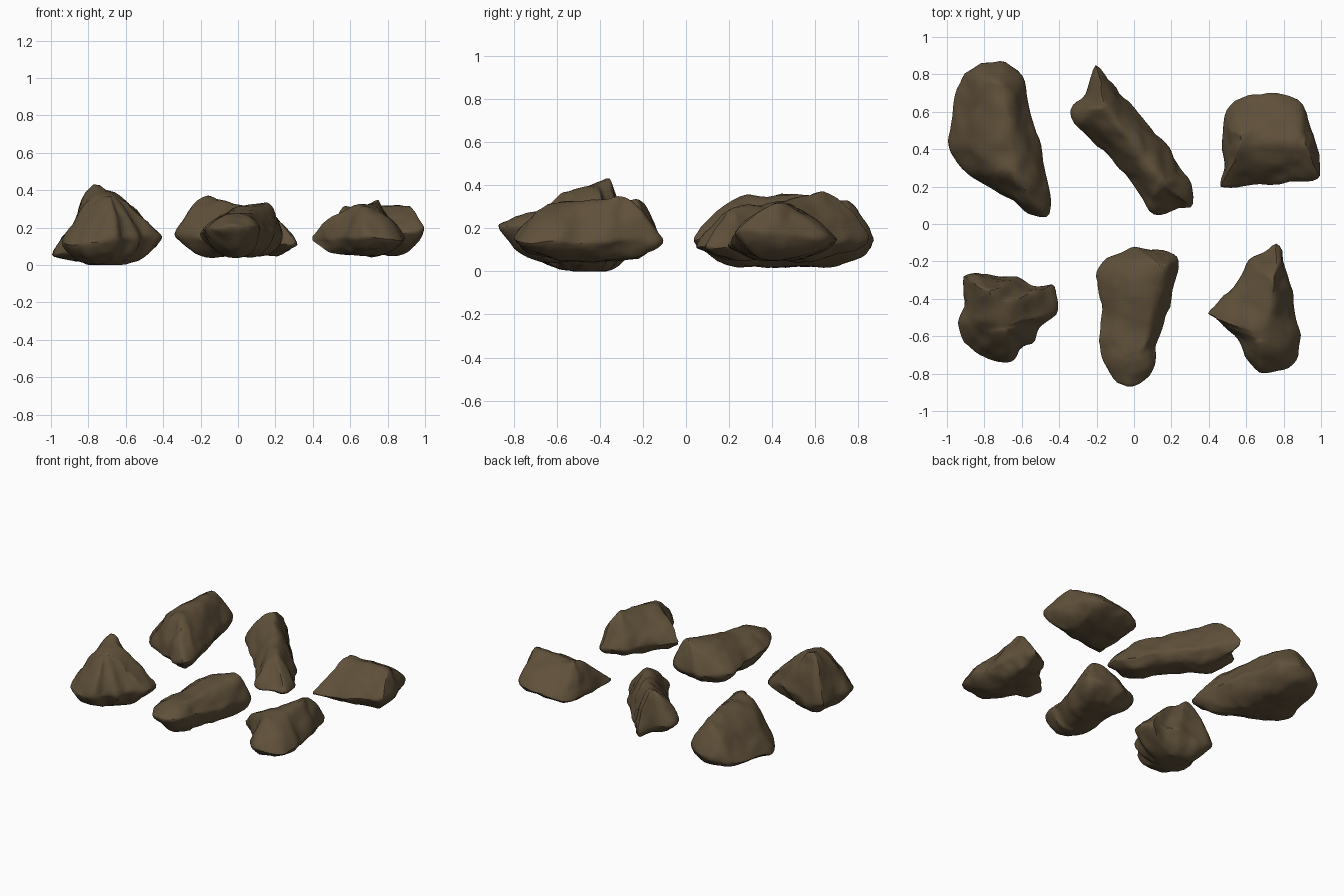
import bpy, bmesh
from mathutils import Vector, noise

if "Cube" in bpy.data.objects:
    bpy.data.objects.remove(bpy.data.objects["Cube"])

stone = bpy.data.materials.new("brown stone")
stone.diffuse_color = (0.115, 0.08, 0.042, 1)
stone.use_nodes = True
stone.node_tree.nodes["Principled BSDF"].inputs["Base Color"].default_value = stone.diffuse_color

SEGMENTS = 64
# Inward steps from the widest outline to the ridge or keel
STEPS = [0.04, 0.1, 0.17, 0.25, 0.34, 0.45, 0.57, 0.69, 0.81, 0.92]


def resample(points):
    """Even spacing along the closed outline, with lightly softened corners."""
    pts = [Vector((x, y, 0)) for x, y in points]
    edges = [(a, b, (b - a).length) for a, b in zip(pts, pts[1:] + pts[:1])]
    total = sum(e[2] for e in edges)
    out = []
    for i in range(SEGMENTS):
        d = total * i / SEGMENTS
        for a, b, length in edges:
            if d <= length:
                out.append(a.lerp(b, d / length))
                break
            d -= length
    n = len(out)
    return [out[i] * 0.7 + (out[i - 1] + out[(i + 1) % n]) * 0.15 for i in range(n)]


def nearest(p, a, b):
    """Closest point in plan on the segment a-b, keeping its height."""
    d = b - a
    flat = Vector((d.x, d.y, 0))
    t = max(0, min(1, (p - Vector((a.x, a.y, 0))).dot(flat) / flat.length_squared))
    return a + d * t


def roughen(p, seed):
    """Broad lumps plus finer chips."""
    q = p + Vector((seed * 3.7, seed * 1.9, seed * 5.3))
    return (noise.noise_vector(q * 5) * 0.016
            + noise.noise_vector(q * 11) * 0.012
            + noise.noise_vector(q * 24) * 0.004)


def rock(name, seed, outline, waist, tilt, ridge, fullness, base):
    """Loft the outline up to a sloping ridge and down to a flattened keel."""
    ring = resample(outline)
    centre = sum(ring, Vector()) / len(ring)
    for p in ring:
        p.z = waist + tilt[0] * (p.x - centre.x) + tilt[1] * (p.y - centre.y)
    top = [Vector(p) for p in ridge]
    keel = [Vector((p.x * 0.5 + centre.x * 0.5, p.y * 0.5 + centre.y * 0.5, base))
            for p in top]

    bm = bmesh.new()
    middle = [bm.verts.new(p) for p in ring]
    for (a, b), power in ((top, fullness), (keel, 3.0)):
        last = middle
        for s in STEPS:
            new = []
            for p in ring:
                r = nearest(p, a, b)
                q = p.lerp(r, s)
                q.z = p.z + (r.z - p.z) * (1 - (1 - s) ** power)
                new.append(bm.verts.new(q))
            for i in range(SEGMENTS):
                j = (i + 1) % SEGMENTS
                bm.faces.new((last[i], last[j], new[j], new[i]))
            last = new
        bm.faces.new(last)
    # Blunt the waist, then roughen
    for _ in range(2):
        bmesh.ops.smooth_vert(bm, verts=middle, factor=0.4,
                              use_axis_x=True, use_axis_y=True, use_axis_z=True)
    for v in bm.verts:
        v.co += roughen(v.co, seed)
        v.co.z = max(v.co.z, 0)
    bmesh.ops.triangulate(bm, faces=bm.faces[:])
    bmesh.ops.recalc_face_normals(bm, faces=bm.faces[:])

    mesh = bpy.data.meshes.new(name)
    bm.to_mesh(mesh)
    bm.free()
    mesh.materials.append(stone)
    obj = bpy.data.objects.new(name, mesh)
    bpy.context.collection.objects.link(obj)
    bpy.ops.object.select_all(action='DESELECT')
    obj.select_set(True)
    bpy.context.view_layer.objects.active = obj
    bpy.ops.object.shade_smooth_by_angle(angle=0.7)


# Back row: long boulder, narrow slanted rock, wedge block
rock("long_boulder", 1,
     [(-1.01, .40), (-.99, .52), (-.96, .66), (-.92, .81), (-.83, .87), (-.70, .87),
      (-.60, .80), (-.57, .66), (-.51, .50), (-.48, .34), (-.43, .14), (-.45, .02),
      (-.55, .04), (-.65, .13), (-.76, .18), (-.90, .27)],
     .12, (.2, .06), [(-.72, .74, .34), (-.67, .30, .36)], 1.8, .02)

rock("slanted_rock", 2,
     [(-.21, .87), (-.13, .78), (-.02, .64), (.08, .53), (.18, .43), (.25, .28),
      (.32, .20), (.32, .08), (.22, .09), (.18, .05), (.09, .04), (.06, .11),
      (-.03, .25), (-.13, .35), (-.23, .45), (-.34, .53), (-.34, .62), (-.26, .68),
      (-.24, .76)],
     .13, (-.06, 0), [(-.16, .62, .36), (.14, .25, .29)], 1.9, .05)

rock("wedge_block", 3,
     [(.47, .18), (.48, .45), (.49, .58), (.54, .67), (.65, .70), (.78, .70),
      (.90, .66), (.93, .53), (.99, .40), (1, .24), (.86, .23), (.75, .21),
      (.62, .20), (.55, .18)],
     .14, (.15, 0), [(.57, .45, .31), (.92, .42, .325)], 1.6, .05)

# Front row: peaked rock, tapered slab, pointed rock
rock("peaked_rock", 4,
     [(-.92, -.28), (-.86, -.25), (-.74, -.27), (-.62, -.28), (-.55, -.34),
      (-.42, -.32), (-.40, -.38), (-.40, -.49), (-.49, -.55), (-.52, -.64),
      (-.61, -.67), (-.64, -.75), (-.72, -.75), (-.84, -.70), (-.92, -.61),
      (-.94, -.52), (-.91, -.42)],
     .13, (.06, 0), [(-.76, -.37, .44), (-.70, -.54, .37)], 1.6, .0)

rock("tapered_slab", 5,
     [(0, -.11), (.06, -.13), (.13, -.13), (.26, -.18), (.22, -.35), (.16, -.52),
      (.11, -.66), (.13, -.70), (.08, -.83), (0, -.87), (-.09, -.84), (-.16, -.74),
      (-.19, -.62), (-.18, -.43), (-.21, -.26), (-.16, -.17), (-.08, -.15)],
     .18, (0, -.08), [(0, -.70, .275), (.14, -.23, .34)], 1.9, .04)

rock("pointed_rock", 6,
     [(.37, -.48), (.50, -.37), (.58, -.27), (.62, -.18), (.72, -.15), (.77, -.10),
      (.80, -.12), (.81, -.25), (.86, -.40), (.87, -.52), (.91, -.60), (.87, -.74),
      (.81, -.79), (.68, -.80), (.60, -.72), (.56, -.64), (.48, -.56), (.42, -.50)],
     .14, (0, 0), [(.66, -.60, .32), (.75, -.32, .345)], 1.8, .05)
